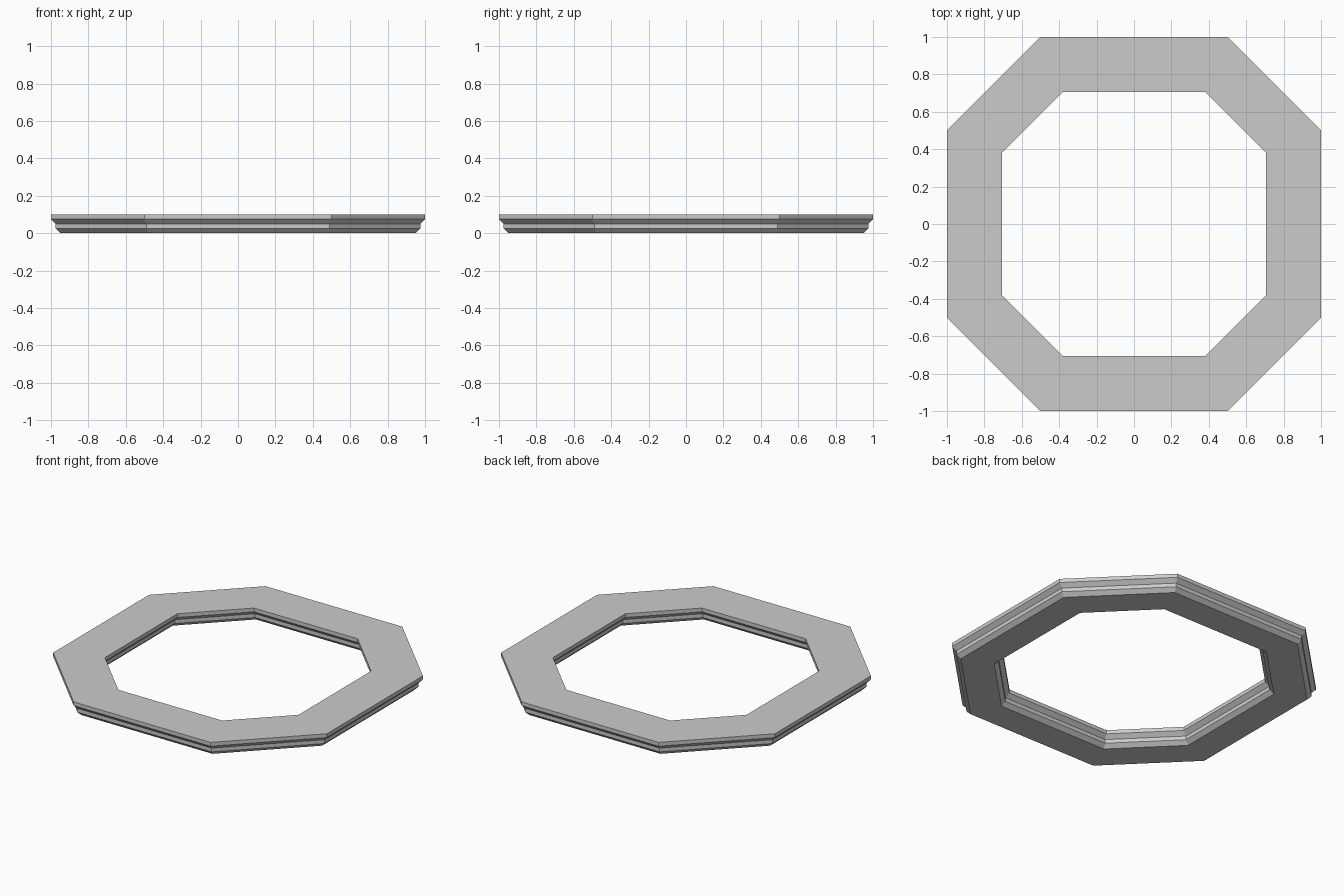
import bpy, bmesh
from math import sqrt

if "Cube" in bpy.data.objects:
    bpy.data.objects.remove(bpy.data.objects["Cube"])

# Half cross-section: inset from the widest edge, height (two stepped chamfers)
STEPS = [(0.05, 0.0), (0.025, 0.025), (0.025, 0.05), (0.0, 0.075), (0.0, 0.1)]
WIDTH = 0.293


def octagon(inset, z):
    """Octagon with all eight sides moved in evenly by inset."""
    a = 1.0 - inset                                # distance to straight sides
    h = 1.5 - sqrt(2) * inset - a                  # half length of straight sides
    return [(a, -h, z), (a, h, z), (h, a, z), (-h, a, z),
            (-a, h, z), (-a, -h, z), (-h, -a, z), (h, -a, z)]


# Outer steps going up, then mirrored inner steps going down
profile = STEPS + [(WIDTH - d, z) for d, z in reversed(STEPS)]

bm = bmesh.new()
rings = [[bm.verts.new(p) for p in octagon(d, z)] for d, z in profile]
for i, lower in enumerate(rings):
    upper = rings[(i + 1) % len(rings)]
    for j in range(8):
        k = (j + 1) % 8
        bm.faces.new((lower[j], lower[k], upper[k], upper[j]))
bmesh.ops.recalc_face_normals(bm, faces=bm.faces)

# Octagonal frame
mesh = bpy.data.meshes.new("octagonal_frame")
bm.to_mesh(mesh)
bm.free()
bpy.context.collection.objects.link(bpy.data.objects.new("octagonal_frame", mesh))
